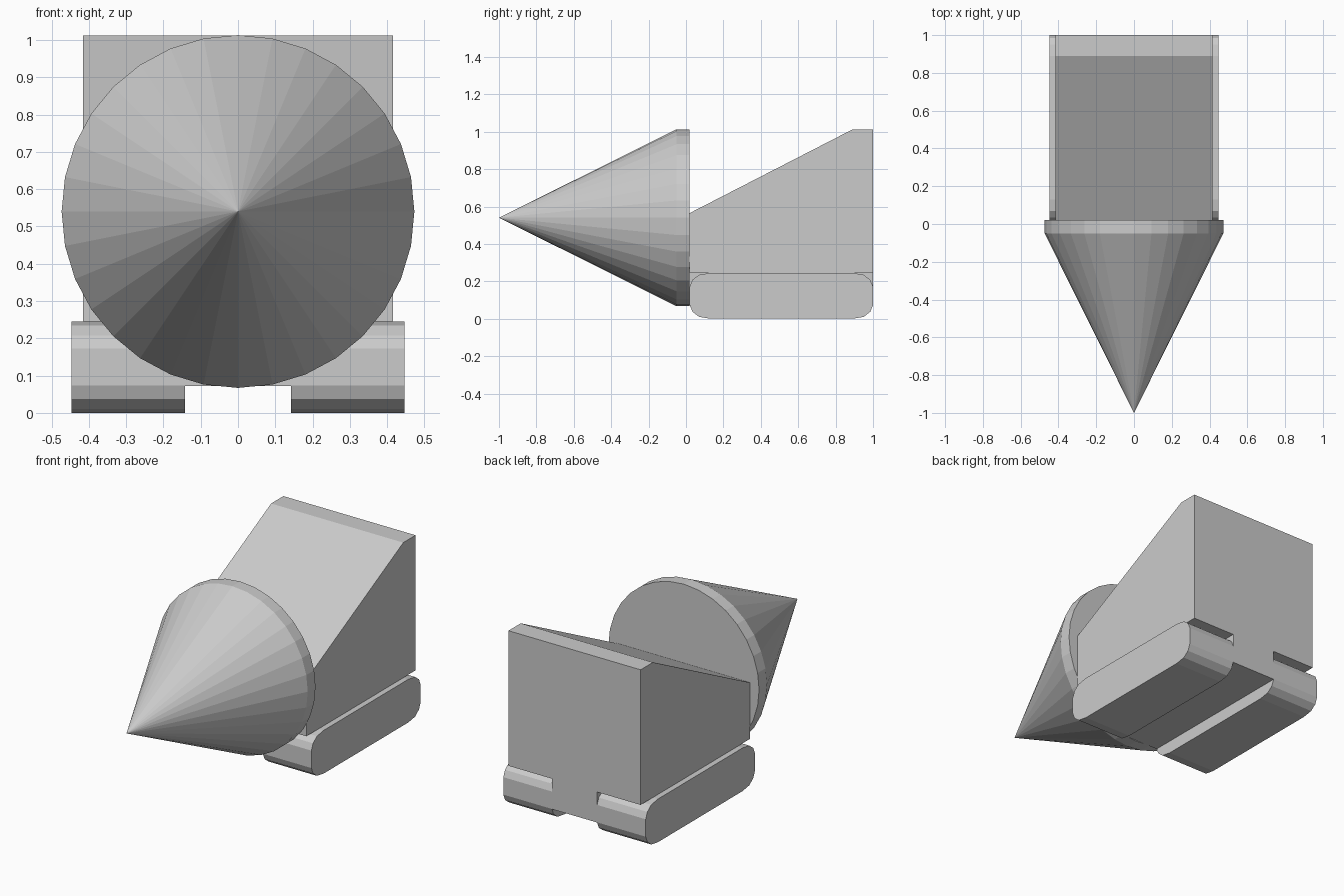
import bpy, bmesh, math

if "Cube" in bpy.data.objects:
    bpy.data.objects.remove(bpy.data.objects["Cube"])


def make_object(name, bm):
    bmesh.ops.recalc_face_normals(bm, faces=bm.faces)
    mesh = bpy.data.meshes.new(name)
    bm.to_mesh(mesh)
    bm.free()
    obj = bpy.data.objects.new(name, mesh)
    bpy.context.collection.objects.link(obj)
    return obj


def extrude_x(name, profile, x0, x1):
    """Extrude a (y, z) profile from x0 to x1."""
    bm = bmesh.new()
    face = bm.faces.new([bm.verts.new((x0, y, z)) for y, z in profile])
    ext = bmesh.ops.extrude_face_region(bm, geom=[face])
    verts = [v for v in ext["geom"] if isinstance(v, bmesh.types.BMVert)]
    bmesh.ops.translate(bm, verts=verts, vec=(x1 - x0, 0, 0))
    return make_object(name, bm)


FRONT, BACK = 0.02, 1.0
TRACK_TOP = 0.245

# Drill cone with a short cylindrical rim
SIDES, RADIUS, AXIS_Z = 32, 0.473, 0.54
bm = bmesh.new()
rings = []
for y in (-0.05, FRONT):
    rings.append([bm.verts.new((RADIUS * math.cos(2 * math.pi * i / SIDES), y,
                                AXIS_Z + RADIUS * math.sin(2 * math.pi * i / SIDES)))
                  for i in range(SIDES)])
tip = bm.verts.new((0, -1, AXIS_Z))
for i in range(SIDES):
    j = (i + 1) % SIDES
    bm.faces.new((tip, rings[0][i], rings[0][j]))
    bm.faces.new((rings[0][i], rings[1][i], rings[1][j], rings[0][j]))
bm.faces.new(rings[1])
make_object("drill_cone", bm)

# Hull with a T-shaped back: wide above the tracks, narrow between them
bm = bmesh.new()
outline = [(-0.142, 0.072), (0.142, 0.072), (0.142, TRACK_TOP), (0.415, TRACK_TOP),
           (0.415, 1.012), (-0.415, 1.012), (-0.415, TRACK_TOP), (-0.142, TRACK_TOP)]
face = bm.faces.new([bm.verts.new((x, BACK, z)) for x, z in outline])
ext = bmesh.ops.extrude_face_region(bm, geom=[face])
verts = [v for v in ext["geom"] if isinstance(v, bmesh.types.BMVert)]
bmesh.ops.translate(bm, verts=verts, vec=(0, FRONT - BACK, 0))
# Slice off the sloping top
bmesh.ops.bisect_plane(bm, geom=bm.verts[:] + bm.edges[:] + bm.faces[:],
                       plane_co=(0, 0.89, 1.012), plane_no=(0, -0.447, 0.87),
                       clear_outer=True)
bmesh.ops.holes_fill(bm, edges=[e for e in bm.edges if e.is_boundary], sides=0)
make_object("hull", bm)

# Tracks with rounded ends, one per side
corner = [(0.0, 0.073), (0.015, 0.037), (0.05, 0.01), (0.11, 0.0)]
profile = [(FRONT + a, b) for a, b in corner]
profile += [(BACK - a, b) for a, b in reversed(corner)]
profile += [(BACK - a, TRACK_TOP - b) for a, b in corner]
profile += [(FRONT + a, TRACK_TOP - b) for a, b in reversed(corner)]
for side, sign in (("left", -1), ("right", 1)):
    extrude_x(side + "_track", profile, sign * 0.142, sign * 0.447)
